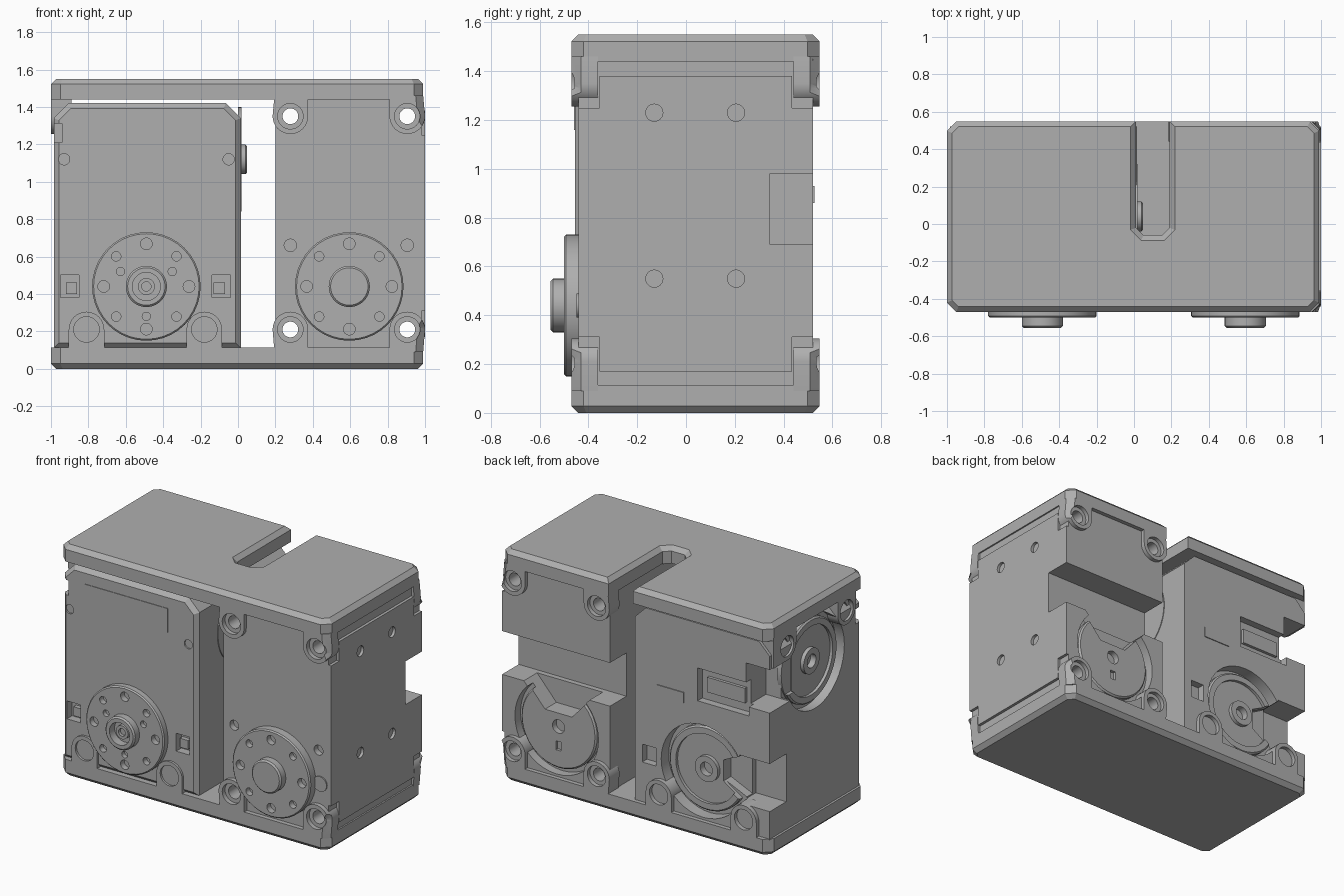
import bpy, bmesh, math
from mathutils import Vector

old = bpy.data.objects.get("Cube")
if old:
    bpy.data.objects.remove(old, do_unlink=True)

GREY = (0.43, 0.43, 0.43, 1)
grey = bpy.data.materials.new("housing grey")
grey.use_nodes = True
grey.diffuse_color = GREY
grey.node_tree.nodes["Principled BSDF"].inputs["Base Color"].default_value = GREY
parts = []


def to3d(axis, u, v, d):
    return Vector({"x": (d, u, v), "y": (u, d, v), "z": (u, v, d)}[axis])


def prism(name, pts, axis, lo, hi, bevel=0.0, where=None):
    """Extrude an outline along an axis; bevel the edges chosen by a rule."""
    bm = bmesh.new()
    face = bm.faces.new([bm.verts.new(to3d(axis, u, v, lo)) for u, v in pts])
    ext = bmesh.ops.extrude_face_region(bm, geom=[face])
    moved = [g for g in ext["geom"] if isinstance(g, bmesh.types.BMVert)]
    bmesh.ops.translate(bm, verts=moved, vec=to3d(axis, 0, 0, hi - lo))
    bmesh.ops.recalc_face_normals(bm, faces=bm.faces)
    if bevel:
        edges = [e for e in bm.edges if all(where(v.co) for v in e.verts)]
        bmesh.ops.bevel(bm, geom=edges, offset=bevel, segments=1, affect="EDGES")
    mesh = bpy.data.meshes.new(name)
    bm.to_mesh(mesh)
    bm.free()
    obj = bpy.data.objects.new(name, mesh)
    mesh.materials.append(grey)
    bpy.context.collection.objects.link(obj)
    parts.append(obj)
    return obj


def rect(u0, u1, v0, v1):
    return [(u0, v0), (u1, v0), (u1, v1), (u0, v1)]


def ring(u, v, r, n=40, start=0.0, sweep=math.tau):
    return [(u + r * math.cos(start + sweep * i / n), v + r * math.sin(start + sweep * i / n))
            for i in range(n)]


def disc(name, axis, u, v, r, lo, hi, bevel=0.0, end=None):
    i = "xyz".index(axis)
    return prism(name, ring(u, v, r), axis, lo, hi, bevel, lambda c: abs(c[i] - end) < 1e-5)


def cut(obj, cutters):
    """Subtract the cutters, then remove them."""
    for c in cutters:
        m = obj.modifiers.new("cut", "BOOLEAN")
        m.operation, m.solver, m.object = "DIFFERENCE", "EXACT", c
    bpy.context.view_layer.update()
    deps = bpy.context.evaluated_depsgraph_get()
    mesh = bpy.data.meshes.new_from_object(obj.evaluated_get(deps))
    obj.modifiers.clear()
    obj.data = mesh
    for c in cutters:
        parts.remove(c)
        bpy.data.objects.remove(c, do_unlink=True)


FRONT, BACK, LEFT, RIGHT = -0.47, 0.548, 0.99, -1.0
AX, BX, AZ = -0.49, 0.595, 0.44      # shafts of the two units
SY, SZ = 0.04, 1.12                  # cross shaft of the slim unit

# Top and bottom cover plates
c = 0.05
head = [(RIGHT, BACK - c), (RIGHT, FRONT + c), (RIGHT + c, FRONT), (LEFT - c, FRONT),
        (LEFT, FRONT + c), (LEFT, BACK - c), (LEFT - c, BACK)]
slot = [(0.19, BACK), (0.19, -0.02), (0.15, -0.06), (0.05, -0.06), (0.01, -0.02), (0.01, BACK)]
prism("top_plate", head + slot + [(RIGHT + c, BACK)], "z", 1.44, 1.55, 0.028,
      lambda p: p.z > 1.549)
prism("bottom_plate", head + [(RIGHT + c, BACK)], "z", 0, 0.115, 0.028, lambda p: p.z < 0.001)


def screw_tab(name, axis, u, u0, u1, top, outer, inner, through):
    """Lug reaching from a plate, rounded on its free corners, with a sunk screw hole."""
    s = -1 if top else 1
    zc, zp = (1.35, 1.46) if top else (0.21, 0.09)
    r = 0.095
    pts = [(u0, zp)]
    pts += [(u0, zc + s * r)] if u0 < u - r - 0.005 else []
    pts += [(u + r * math.cos(a), zc + s * r * math.sin(a))
            for a in [math.pi * (1 - k / 16) for k in range(17)]
            if (u0 >= u - r - 0.005 or a <= math.pi / 2 + 0.01)
            and (u1 <= u + r + 0.005 or a >= math.pi / 2 - 0.01)]
    pts += [(u1, zc + s * r)] if u1 > u + r + 0.005 else []
    pts += [(u1, zp)]
    lo, hi = min(outer, inner), max(outer, inner)
    corner = lambda p: p.x > LEFT - 0.001 and abs(p.y - outer) < 0.001
    tab = prism(name, pts, axis, lo, hi, 0.04 if u1 == LEFT and axis == "y" else 0, corner)
    d = 1 if inner > outer else -1
    a, b = sorted((outer - d * 0.1, outer + d * 0.03))
    holes = [disc("sink", axis, u, zc, 0.068, a, b)]
    a, b = sorted((outer - d * 0.1, inner + d * 0.1 if through else outer + d * 0.08))
    holes.append(disc("bore", axis, u, zc, 0.042, a, b))
    cut(tab, holes)


for side, outer, inner in (("front", FRONT, -0.36), ("back", BACK, 0.44)):
    for top in (True, False):
        lv = "top" if top else "bottom"
        screw_tab(f"{side}_{lv}_inner_tab", "y", 0.28, 0.195, 0.375, top, outer, inner, True)
        screw_tab(f"{side}_{lv}_outer_tab", "y", 0.905, 0.81, LEFT, top, outer, inner, True)
    for u in (-0.81, -0.18):
        screw_tab(f"{side}_slim_tab", "y", u, u - 0.095, u + 0.095, False, outer, inner, False)
screw_tab("end_front_tab", "x", SY - 0.315, -0.37, -0.18, True, RIGHT, -0.89, False)
screw_tab("end_back_tab", "x", SY + 0.315, 0.26, 0.5, True, RIGHT, -0.89, False)

# Wide unit: body with a rear notch, and a flared opening above the rear shaft
profile = [(-0.44, 0.11), (0.52, 0.11), (0.52, 0.69), (0.345, 0.69), (0.345, 0.98),
           (0.52, 0.98), (0.52, 1.45), (-0.44, 1.45)]
wide = prism("wide_body", profile, "x", 0.2, 0.98)


def flare():
    return prism("flare", [(BX - 0.27, 0.72), (BX - 0.1, 0.53), (BX + 0.1, 0.53),
                           (BX + 0.27, 0.72)], "y", 0.38, 0.7)


cutters = [flare(), disc("pocket", "y", BX, AZ, 0.31, 0.46, 0.7)]
cutters += [disc("bore", "y", x, z, 0.042, -0.7, 0.7) for x in (0.28, 0.905) for z in (0.21, 1.35)]
cutters += [disc("hole", "y", x, 0.66, 0.033, -0.6, -0.4) for x in (0.28, 0.905)]
cut(wide, cutters)

# Side cover of the wide unit, cross shaped between the tabs
cover = prism("wide_side_cover",
              [(-0.355, 0.17), (0.435, 0.17), (0.435, 0.31), (0.52, 0.31), (0.52, 0.69),
               (0.345, 0.69), (0.345, 0.98), (0.52, 0.98), (0.52, 1.25), (0.435, 1.25),
               (0.435, 1.38), (-0.355, 1.38), (-0.355, 1.25), (-0.44, 1.25), (-0.44, 0.31),
               (-0.355, 0.31)], "x", 0.96, 0.999)
cut(cover, [disc("hole", "x", y, z, 0.035, 0.97, 1.1) for y in (-0.13, 0.205) for z in (0.55, 1.23)])
prism("wide_front_panel", rect(0.37, 0.82, 1.27, 1.44), "y", -0.446, -0.43)
disc("wide_front_plug", "y", 0.92, AZ, 0.05, -0.448, -0.43)

# Slim unit: body with clipped top corners and softened front edge
slim = prism("slim_body", [(-0.985, 0.11), (0.015, 0.11), (0.015, 1.34), (-0.065, 1.42),
                           (-0.905, 1.42), (-0.985, 1.34)], "y", -0.455, 0.52, 0.028,
             lambda p: p.y < -0.454)
cutters = [
    disc("rear_pocket", "y", AX, AZ, 0.31, 0.44, 0.7),
    disc("end_pocket", "x", SY, SZ, 0.31, -1.2, -0.92),
    prism("low_notch", rect(-1.2, -0.76, 0.3, 0.62), "y", 0.345, 0.7),
    prism("low_flare", [(-0.78, 0.3), (-0.78, 0.62), (-0.6, 0.52), (-0.6, 0.38)], "y", 0.38, 0.7),
    prism("high_notch", rect(-1.2, -0.81, 0.96, 1.25), "y", 0.31, 0.7),
    prism("rear_slot", rect(-0.83, -0.45, 0.9, 1.12), "y", 0.47, 0.7),
    prism("end_socket", rect(-0.47, -0.39, 1.21, 1.31), "x", -1.2, -0.94),
]
# Square sockets and small screw holes on both faces of the slim unit
for x in (-0.9, -0.09):
    for lo, hi in ((-0.6, -0.4), (0.47, 0.7)):
        if hi < 0 or x > -0.5:
            cutters.append(prism("socket", rect(x - 0.05, x + 0.05, 0.38, 0.5), "y", lo, hi))
for x in (-0.93, -0.05):
    cutters.append(disc("hole", "y", x, SZ, 0.03, -0.6, -0.445))
cut(slim, cutters)
prism("slim_front_panel", rect(-0.82, -0.2, 1.16, 1.32), "y", -0.459, -0.44)
prism("slim_rear_bar", rect(-0.78, -0.5, 0.96, 1.06), "y", 0.45, 0.49)
prism("slim_rear_label", rect(-0.35, -0.15, 0.86, 0.93), "y", 0.5, 0.526)
prism("slim_socket_bar", rect(-0.92, -0.86, 0.4, 0.46), "y", -0.43, -0.39)
prism("slim_socket_bar", rect(-0.13, -0.07, 0.4, 0.46), "y", -0.43, -0.39)

# Output horns on the front with bolt circles
for name, x in (("slim", AX), ("wide", BX)):
    horn = disc(f"{name}_horn", "y", x, AZ, 0.29, -0.5, -0.42, 0.008, -0.5)
    holes = []
    for k in range(8):
        a = k * math.tau / 8
        r = 0.025 if k % 2 else 0.031
        holes.append(disc("hole", "y", x + 0.228 * math.cos(a), AZ + 0.228 * math.sin(a),
                          r, -0.6, -0.46))
    if name == "slim":
        holes += [disc("hole", "y", x + 0.16 * math.cos(a), AZ + 0.16 * math.sin(a), 0.022, -0.6, -0.47)
                  for a in (math.radians(30), math.radians(150), math.radians(270))]
    cut(horn, holes)
    boss = disc(f"{name}_horn_boss", "y", x, AZ, 0.11, -0.555, -0.48, 0.01, -0.555)
    if name == "slim":
        cut(boss, [disc("bore", "y", x, AZ, 0.075, -0.7, -0.5)])
        screw = disc("slim_horn_screw", "y", x, AZ, 0.045, -0.53, -0.49)
        cut(screw, [disc("socket", "y", x, AZ, 0.025, -0.6, -0.51)])

# Cross shaft boss facing the gap
disc("cross_horn", "x", SY, SZ, 0.28, 0.0, 0.02)
disc("cross_horn_boss", "x", SY, SZ, 0.08, 0.0, 0.047, 0.008, 0.047)

# Free-turning rear hubs, each with a raised rim, bore and key slot
idlers = (("wide_rear_hub", "y", BX, AZ, 0.43, 0.5), ("slim_rear_hub", "y", AX, AZ, 0.42, 0.48),
          ("cross_rear_hub", "x", SY, SZ, -0.9, -0.955))
for name, axis, u, v, base, face in idlers:
    s = 1 if face > base else -1
    span = lambda a, b: sorted((face + s * a, face + s * b))
    hub = disc(name, axis, u, v, 0.28, *sorted((base, face)), 0.01, face)
    tools = [disc("bore", axis, u, v, 0.045, *span(-0.045, 0.2)),
             prism("key", rect(u - 0.02, u + 0.02, v - 0.16, v - 0.1), axis, *span(-0.02, 0.2))]
    if name.startswith("wide"):
        tools.append(flare())
    else:
        tools.append(prism("rim_step", ring(u, v, 0.23), axis, *span(-0.02, 0.2)))
    if name.startswith("slim"):
        tools.append(prism("flare", [(-0.8, 0.25), (-0.8, 0.62), (-0.6, 0.52), (-0.6, 0.38)],
                           "y", 0.38, 0.7))
    if name.startswith("cross"):
        tools.append(prism("flare", rect(0.22, 0.5, 0.98, 1.24), "x", -1.2, -0.93))
    cut(hub, tools)
    if not name.startswith("wide"):
        core = disc(name + "_collar", axis, u, v, 0.085, *span(-0.03, 0.005))
        cut(core, [disc("bore", axis, u, v, 0.045, *span(-0.1, 0.2))])

# Smooth the round walls, keep hard edges
bpy.ops.object.select_all(action="DESELECT")
for o in parts:
    o.select_set(True)
bpy.context.view_layer.objects.active = parts[0]
bpy.ops.object.shade_smooth_by_angle(angle=math.radians(30))
